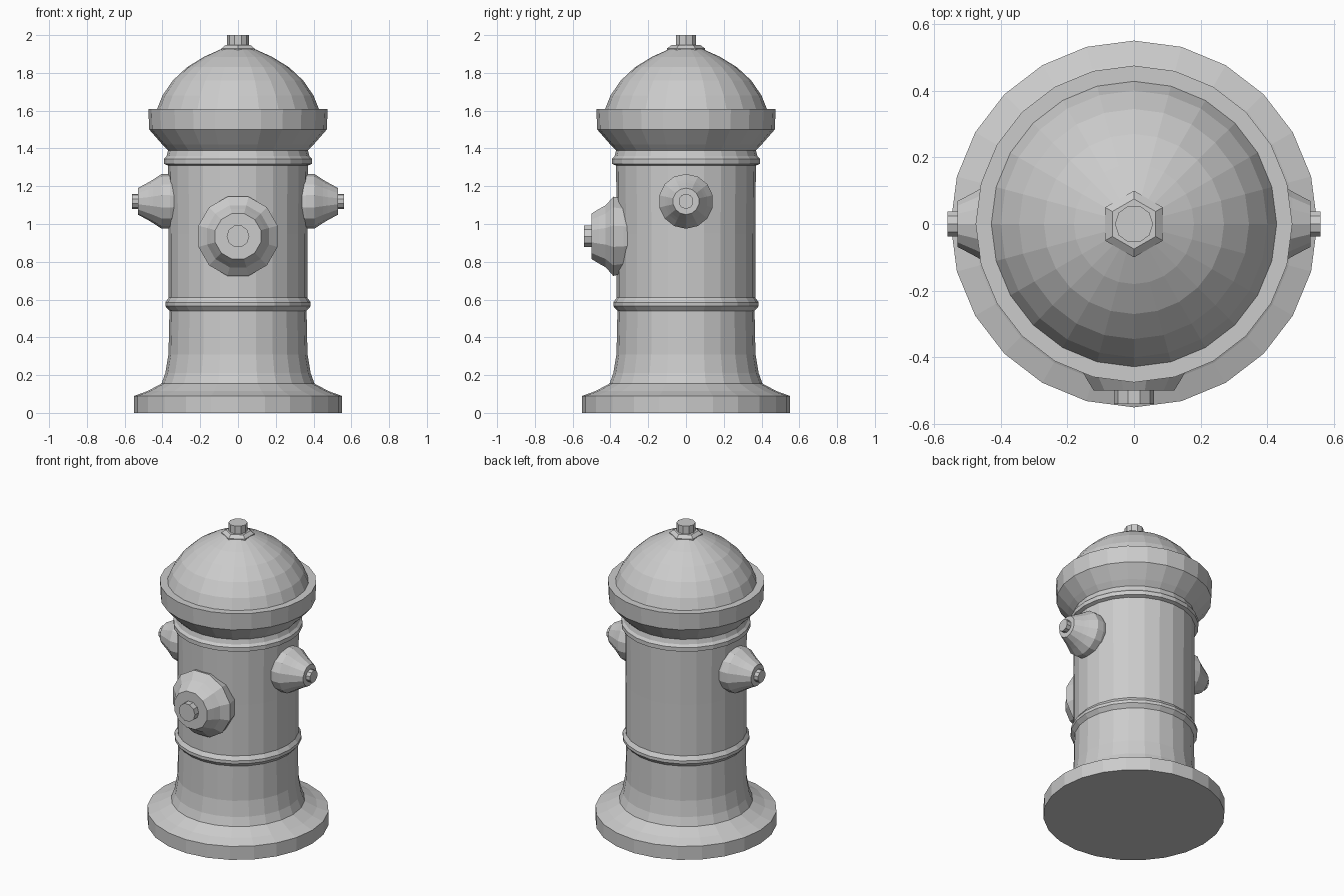
import bpy, bmesh
from math import cos, sin, pi
from mathutils import Matrix

if "Cube" in bpy.data.objects:
    bpy.data.objects.remove(bpy.data.objects["Cube"])


def lathe(name, profile, sides, matrix=Matrix(), turn=0.0):
    """Revolve (radius, height) points around local z, capping both ends."""
    bm = bmesh.new()
    rings = []
    for r, h in profile:
        rings.append([bm.verts.new((r * cos(2 * pi * (i + turn) / sides),
                                    r * sin(2 * pi * (i + turn) / sides), h))
                      for i in range(sides)])
    for a, b in zip(rings, rings[1:]):
        for i in range(sides):
            j = (i + 1) % sides
            bm.faces.new((a[i], a[j], b[j], b[i]))
    bm.faces.new(rings[0][::-1])
    bm.faces.new(rings[-1])
    bmesh.ops.transform(bm, matrix=matrix, verts=bm.verts)
    bmesh.ops.recalc_face_normals(bm, faces=bm.faces)
    mesh = bpy.data.meshes.new(name)
    bm.to_mesh(mesh)
    bm.free()
    obj = bpy.data.objects.new(name, mesh)
    bpy.context.collection.objects.link(obj)
    return obj


# Main barrel: flanged base, two raised bands, flared collar and domed bonnet
lathe("hydrant_body", [
    (0.55, 0.0), (0.55, 0.09), (0.48, 0.115), (0.405, 0.155), (0.385, 0.21),
    (0.368, 0.31), (0.363, 0.54),
    (0.385, 0.565), (0.385, 0.585), (0.367, 0.61),
    (0.367, 0.95), (0.37, 1.31),
    (0.392, 1.318), (0.392, 1.345), (0.378, 1.36), (0.37, 1.39),
    (0.40, 1.42), (0.47, 1.50), (0.475, 1.61), (0.428, 1.61),
    (0.40, 1.68), (0.345, 1.76), (0.27, 1.83), (0.18, 1.885), (0.08, 1.93),
], 24)

# Top nut: hexagonal washer and stem
lathe("top_washer", [(0.1, 1.89), (0.1, 1.93), (0.075, 1.948)], 6, turn=0.5)
lathe("top_nut", [(0.057, 1.92), (0.057, 2.0)], 10)

# Side outlets: heights run outward along x
side_profile = [(0.13, 0.30), (0.145, 0.36), (0.145, 0.405), (0.115, 0.45),
                (0.10, 0.475), (0.07, 0.53)]
side_nut = [(0.04, 0.50), (0.04, 0.56)]
for label, s in (("left", -1), ("right", 1)):
    place = Matrix.Translation((0, 0, 1.12)) @ Matrix.Rotation(s * pi / 2, 4, 'Y')
    lathe(label + "_outlet_cap", side_profile, 14, place)
    lathe(label + "_outlet_nut", side_nut, 10, place)

# Large front outlet: heights run outward along -y
place = Matrix.Translation((0, 0, 0.935)) @ Matrix.Rotation(pi / 2, 4, 'X')
lathe("front_outlet_cap", [(0.19, 0.28), (0.205, 0.33), (0.217, 0.385),
                           (0.17, 0.425), (0.15, 0.46), (0.125, 0.50)],
      12, place, 0.5)
lathe("front_outlet_nut", [(0.06, 0.48), (0.06, 0.54)], 10, place)
